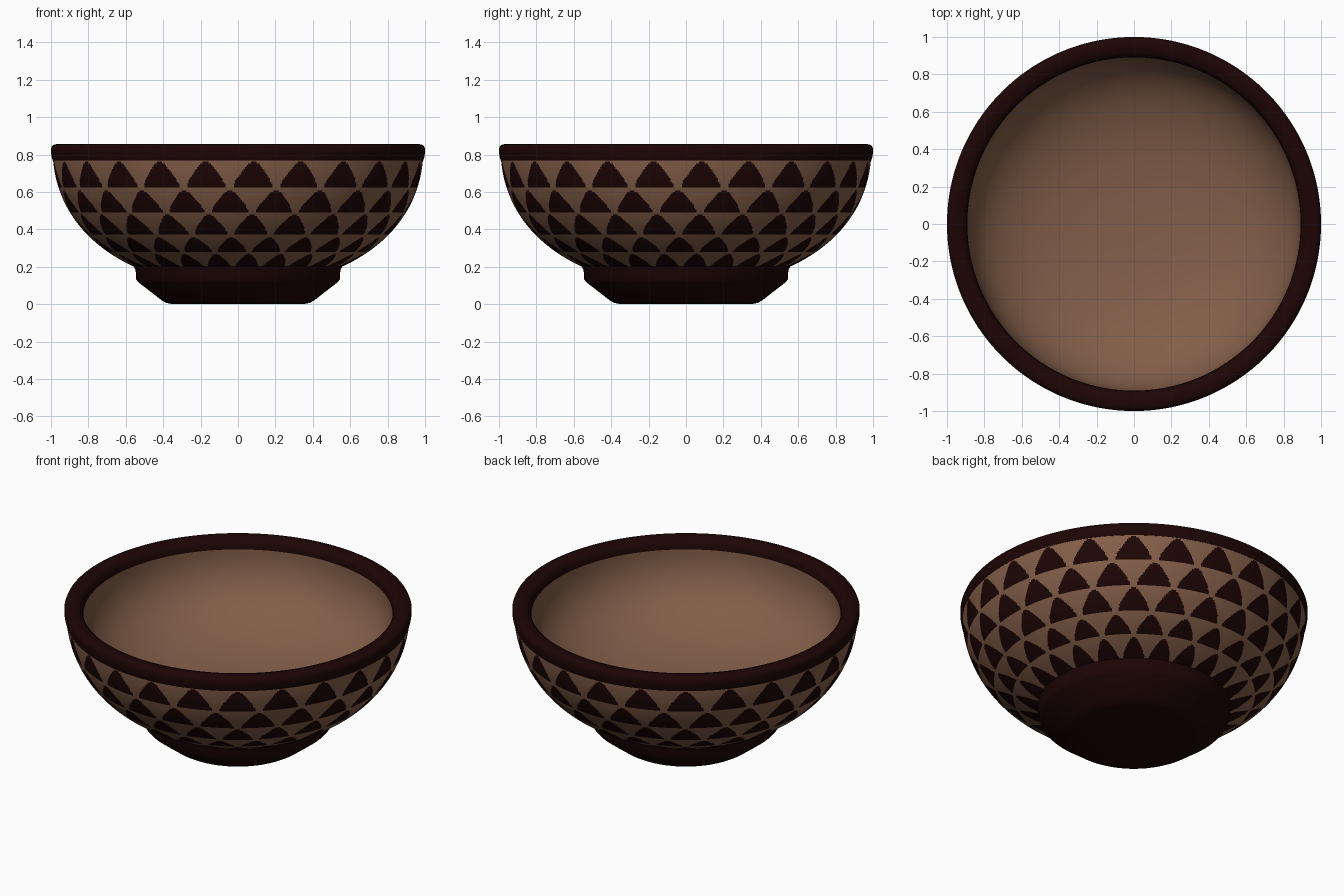
import bpy, math

if "Cube" in bpy.data.objects:
    bpy.data.objects.remove(bpy.data.objects["Cube"])

def material(name, rgb):
    m = bpy.data.materials.new(name)
    m.diffuse_color = (*rgb, 1)
    m.use_nodes = True
    m.node_tree.nodes["Principled BSDF"].inputs["Base Color"].default_value = m.diffuse_color
    return m

DARK = material("dark brown glaze", (0.0125, 0.0015, 0.0015))
CLAY = material("light brown clay", (0.225, 0.112, 0.066))

def lathe(name, profile, segs, mats, rule=None, sharp=35):
    """Spin (radius, z) points listed so that faces point outward; r = 0 makes a pole."""
    verts, rings = [], []
    for r, z in profile:
        if r < 1e-5:
            rings.append([len(verts)] * segs)
            verts.append((0, 0, z))
        else:
            rings.append(list(range(len(verts), len(verts) + segs)))
            verts += [(r * math.cos(2 * math.pi * i / segs),
                       r * math.sin(2 * math.pi * i / segs), z) for i in range(segs)]
    faces, index = [], []
    for k in range(len(rings) - 1):
        a, b = rings[k], rings[k + 1]
        zm = (profile[k][1] + profile[k + 1][1]) / 2
        for i in range(segs):
            j = (i + 1) % segs
            faces.append(tuple(dict.fromkeys((a[i], a[j], b[j], b[i]))))
            index.append(rule(2 * math.pi * (i + .5) / segs, zm) if rule else 0)
    me = bpy.data.meshes.new(name)
    me.from_pydata(verts, [], faces)
    for m in mats:
        me.materials.append(m)
    me.polygons.foreach_set("material_index", index)
    ob = bpy.data.objects.new(name, me)
    bpy.context.collection.objects.link(ob)
    bpy.ops.object.select_all(action='DESELECT')
    ob.select_set(True)
    bpy.context.view_layer.objects.active = ob
    bpy.ops.object.shade_smooth_by_angle(angle=math.radians(sharp))
    return ob

# Foot: flat base, flared side, short upright collar
lathe("foot", [(0, 0), (0.35, 0), (0.385, 0.007), (0.41, 0.022), (0.53, 0.115),
               (0.545, 0.132), (0.547, 0.18), (0.557, 0.2)],
      128, [DARK], sharp=60)

# Outer wall: superellipse with five rows of dark triangles
ROWS = [(0.198, 0.268), (0.28, 0.356), (0.372, 0.478), (0.489, 0.608), (0.624, 0.763)]
COUNT, PER_CELL, STEPS = 24, 34, 14
P = 2.2

def wall_radius(z):
    return 0.992 * (1 - ((0.85 - z) / 0.754) ** P) ** (1 / P)

levels = []
for lo, hi in ROWS:
    levels += [lo + (hi - lo) * k / STEPS for k in range(STEPS + 1)]
levels.append(0.79)

def triangle(angle, z):
    for n, (lo, hi) in enumerate(ROWS):
        if lo < z < hi:
            t = (z - lo) / (hi - lo)
            shift = math.radians(4.8) + (0 if n % 2 == 0 else math.pi / COUNT)
            u = ((angle + math.pi / 2 - shift) * COUNT / (2 * math.pi) + .5) % 1 - .5
            half = 0.45 * (1 - t) + 0.07 * t + 0.02 * math.sin(math.pi * t)
            half -= 0.2 * max(0, 0.15 - t) + 0.4 * max(0, t - 0.9)  # rounded corners
            return 1 if abs(u) < half else 0
    return 0

lathe("outer_wall", [(wall_radius(z), z) for z in levels], COUNT * PER_CELL,
      [CLAY, DARK], triangle)

# Rim: rounded dark lip
lathe("rim", [(0.97, 0.768), (0.99, 0.768), (0.996, 0.785), (1.0, 0.81), (1.0, 0.831),
              (0.994, 0.846), (0.98, 0.854), (0.96, 0.857), (0.935, 0.854), (0.912, 0.846),
              (0.899, 0.832), (0.893, 0.815), (0.891, 0.792)], 192, [DARK], sharp=50)

# Inner wall: steep side curving into a broad, gently dished floor
Q = 2.4
inner = []
for k in range(41):
    t = math.pi / 2 * k / 40
    inner.append((0.893 * max(math.cos(t), 0) ** (2 / Q), 0.795 - 0.49 * math.sin(t) ** (2 / Q)))
inner[-1] = (0, inner[-1][1])
lathe("inner_bowl", inner, 160, [CLAY])
